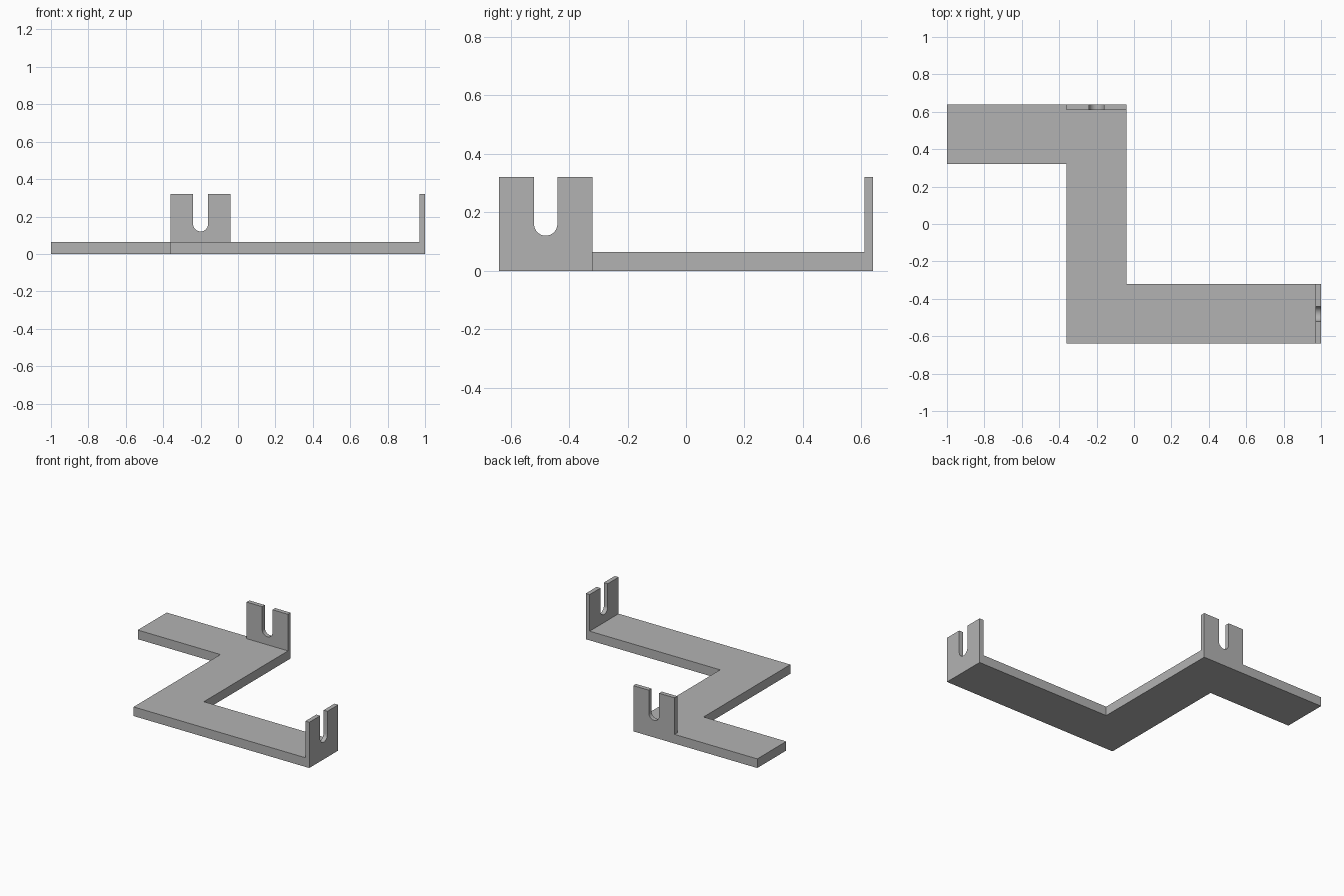
import bpy
import bmesh
import math
from mathutils import Vector, Matrix

cube = bpy.data.objects.get("Cube")
if cube:
    bpy.data.objects.remove(cube, do_unlink=True)

grey = bpy.data.materials.new("plain grey")
grey.use_nodes = True
colour = (0.45, 0.45, 0.45, 1)
grey.diffuse_color = colour
grey.node_tree.nodes["Principled BSDF"].inputs["Base Color"].default_value = colour

WIDTH = 0.32      # width of the strip and of both tabs
BASE = 0.064      # strip thickness
TAB = 0.03        # tab thickness
HEIGHT = 0.32     # top of the tabs
SLOT = 0.04       # slot radius
SLOT_Z = 0.16     # centre of the slot's round end


def extrude_profile(name, points, depth, matrix=Matrix()):
    """Extrude a flat outline along its local z, then place it."""
    bm = bmesh.new()
    face = bm.faces.new([bm.verts.new((x, y, 0)) for x, y in points])
    result = bmesh.ops.extrude_face_region(bm, geom=[face])
    verts = [v for v in result["geom"] if isinstance(v, bmesh.types.BMVert)]
    bmesh.ops.translate(bm, verts=verts, vec=(0, 0, depth))
    bmesh.ops.recalc_face_normals(bm, faces=bm.faces)
    bm.transform(matrix)
    mesh = bpy.data.meshes.new(name)
    bm.to_mesh(mesh)
    bm.free()
    mesh.materials.append(grey)
    obj = bpy.data.objects.new(name, mesh)
    bpy.context.collection.objects.link(obj)
    bpy.ops.object.select_all(action="DESELECT")
    obj.select_set(True)
    bpy.context.view_layer.objects.active = obj
    bpy.ops.object.shade_smooth_by_angle(angle=math.radians(30))
    return obj


# Z-shaped base strip
left, right, back = -0.36, -0.36 + WIDTH, 0.64
extrude_profile("base_strip", [
    (-1, back), (-1, back - WIDTH), (left, back - WIDTH), (left, -back),
    (1, -back), (1, WIDTH - back), (right, WIDTH - back), (right, back)], BASE)

# Upright tab outline with a round-bottomed slot open at the top
half = WIDTH / 2
arc = [(SLOT * math.cos(a), SLOT_Z - SLOT * math.sin(a))
       for a in (math.pi * i / 16 for i in range(17))]
outline = ([(-half, BASE), (half, BASE), (half, HEIGHT), (SLOT, HEIGHT)]
           + arc + [(-SLOT, HEIGHT), (-half, HEIGHT)])

# Tabs stand on the back edge and on the end of the front arm
stand = Matrix.Rotation(math.pi / 2, 4, "X")
extrude_profile("back_tab", outline, TAB,
                Matrix.Translation(Vector((left + half, back, 0))) @ stand)
extrude_profile("end_tab", outline, TAB,
                Matrix.Translation(Vector((1 - TAB, half - back, 0)))
                @ Matrix.Rotation(math.pi / 2, 4, "Z") @ stand)
